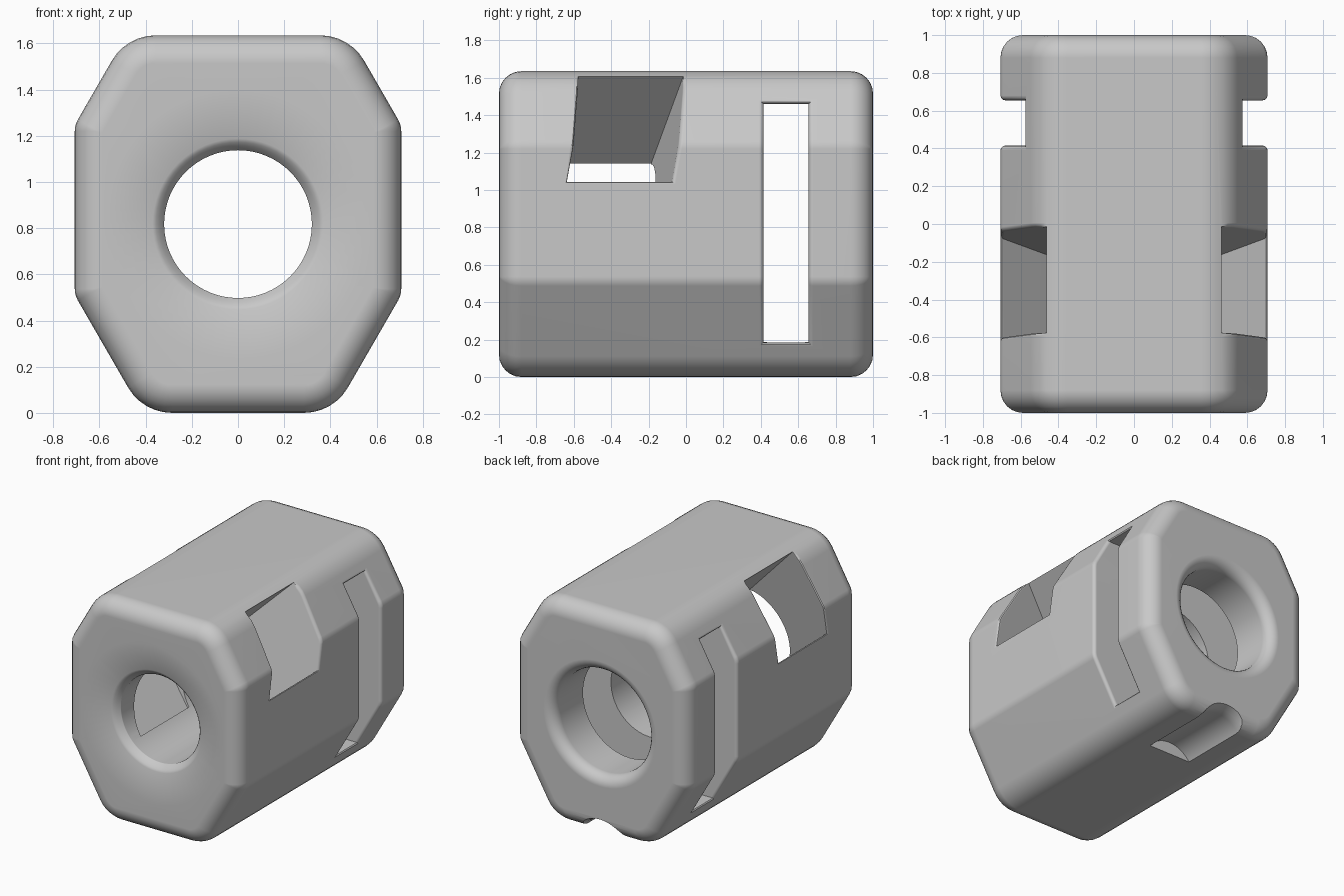
import bpy, bmesh, math
from mathutils.bvhtree import BVHTree

cube = bpy.data.objects.get("Cube")
if cube:
    bpy.data.objects.remove(cube, do_unlink=True)

MID = 0.8175          # height of the bore axis
R2 = math.sqrt(0.5)

steel = bpy.data.materials.new("plain grey")
steel.use_nodes = True
grey = (0.58, 0.58, 0.58, 1)
steel.diffuse_color = grey
steel.node_tree.nodes["Principled BSDF"].inputs["Base Color"].default_value = grey


def loft(name, rings):
    """Skin closed rings of points and cap both ends."""
    bm = bmesh.new()
    loops = [[bm.verts.new(p) for p in ring] for ring in rings]
    n = len(loops[0])
    for a, b in zip(loops, loops[1:]):
        for i in range(n):
            j = (i + 1) % n
            bm.faces.new((a[i], a[j], b[j], b[i]))
    bm.faces.new(loops[0])
    bm.faces.new(loops[-1])
    bmesh.ops.recalc_face_normals(bm, faces=bm.faces[:])
    mesh = bpy.data.meshes.new(name)
    bm.to_mesh(mesh)
    bm.free()
    mesh.materials.append(steel)
    obj = bpy.data.objects.new(name, mesh)
    bpy.context.collection.objects.link(obj)
    return obj


# Outer sides: direction in degrees and distance from the bore axis
SIDES = [(0, 0.707), (30, 0.827), (90, MID), (150, 0.827),
         (180, 0.707), (210, 0.766), (270, MID), (330, 0.766)]


def octagon_ring(y, inset):
    """Tall octagon with rounded corners, shrunk by the inset."""
    pts = []
    for k, (deg1, far1) in enumerate(SIDES):
        deg2, far2 = SIDES[(k + 1) % len(SIDES)]
        turn = (deg2 - deg1) % 360
        wide = turn > 45
        r = max((0.22 if wide else 0.10) - inset, 0.015)
        t1, t2 = math.radians(deg1), math.radians(deg2)
        d1, d2 = far1 - inset - r, far2 - inset - r
        det = math.sin(t2 - t1)
        cx = (d1 * math.sin(t2) - d2 * math.sin(t1)) / det
        cz = (d2 * math.cos(t1) - d1 * math.cos(t2)) / det
        steps = 6 if wide else 3
        for s in range(steps + 1):
            t = math.radians(deg1 + turn * s / steps)
            pts.append((cx + r * math.cos(t), y, MID + cz + r * math.sin(t)))
    return pts


def circle_ring(y, r, z=MID, n=64):
    return [(r * math.cos(i * math.tau / n), y, z + r * math.sin(i * math.tau / n))
            for i in range(n)]


def cut(target, cutter):
    mod = target.modifiers.new("cut", 'BOOLEAN')
    mod.operation = 'DIFFERENCE'
    mod.solver = 'EXACT'
    mod.object = cutter
    bpy.ops.object.select_all(action='DESELECT')
    bpy.context.view_layer.objects.active = target
    target.select_set(True)
    bpy.ops.object.modifier_apply(modifier=mod.name)
    bpy.data.objects.remove(cutter, do_unlink=True)


def round_openings(obj, y_low, y_high, width):
    """Soften the outer rims of the side openings between two y positions."""
    for clamp in (False, True):       # full width if it stays clean, else limited
        bm = bmesh.new()
        bm.from_mesh(obj.data)
        bmesh.ops.dissolve_limit(bm, angle_limit=0.01, verts=bm.verts[:], edges=bm.edges[:])
        before = BVHTree.FromBMesh(bm)
        rims = []
        for e in bm.edges:
            if len(e.link_faces) != 2 or e.calc_face_angle(0) < 0.6:
                continue
            p, q = (v.co for v in e.verts)
            outside = all(math.hypot(c.x, c.z - MID) > 0.69 and abs(c.x) > 0.3
                          and y_low < c.y < y_high for c in (p, q))
            if outside and abs(p.x - q.x) < 0.9 * (p - q).length:
                rims.append(e)
        bmesh.ops.bevel(bm, geom=rims, offset=width, offset_type='OFFSET',
                        segments=3, profile=0.5, affect='EDGES', clamp_overlap=clamp)
        stray = max(before.find_nearest(v.co)[3] for v in bm.verts)
        if clamp or stray < width:
            bm.to_mesh(obj.data)
            bm.free()
            return
        bm.free()


# Body: octagonal bar with rounded ends
EDGE, STEPS = 0.12, 6
end = []
for i in range(STEPS + 1):
    t = math.pi / 2 * i / STEPS
    end.append((1 - EDGE + EDGE * math.cos(t), EDGE * (1 - math.sin(t))))
sections = [(-y, inset) for y, inset in end] + [(y, inset) for y, inset in reversed(end)]
body = loft("brake_body", [octagon_ring(y, inset) for y, inset in sections])

# Bore: shallow dished front mouth, wider rear end with a rounded rim
bore = [(-1.03, 0.706), (-0.95, 0.37)]
for i in range(1, 6):
    t = math.radians(18 * i)
    bore.append((-0.95 + 0.05 * math.sin(t) ** 1.5, 0.32 + 0.05 * (1 - math.sin(t))))
bore += [(0.53, 0.32), (0.54, 0.38)]
for i in range(7):
    t = math.radians(15 * i)
    bore.append((0.92 + 0.08 * math.sin(t), 0.38 + 0.08 * (1 - math.cos(t))))
bore.append((1.05, 0.46))
cut(body, loft("bore_cutter", [circle_ring(y, r) for y, r in bore]))

# Rear cross slot, straight through from side to side
y0, y1, z0, z1 = 0.415, 0.655, 0.185, 1.46
cut(body, loft("slot_cutter", [[(x, y0, z0), (x, y1, z0), (x, y1, z1), (x, y0, z1)]
                               for x in (-1, 1)]))

# Raked side ports, slanting down and forward into the bore
for side in (1, -1):
    rings = []
    for s in (0.58, 2.2):
        shift = 0.26 * (s - 1.234)
        rings.append([(side * (s + d) * R2, y + shift, (s - d) * R2)
                      for y, d in ((-0.635, -0.808), (-0.075, -0.808),
                                   (-0.075, -0.244), (-0.635, -0.244))])
    cut(body, loft("port_cutter", rings))

# Shallow locating groove under the rear end, flared at its mouth
groove = [(0.38, 0.215), (0.90, 0.215), (0.95, 0.222), (1.0, 0.24), (1.05, 0.24)]
cut(body, loft("groove_cutter", [circle_ring(y, r, -0.125) for y, r in groove]))

# Softened rims of the slot and the ports
round_openings(body, 0.38, 0.7, 0.025)
round_openings(body, -0.75, 0.1, 0.02)

# Smooth shading with crisp cut edges
bpy.ops.object.select_all(action='DESELECT')
body.select_set(True)
bpy.context.view_layer.objects.active = body
bpy.ops.object.shade_smooth_by_angle(angle=math.radians(35))
even = body.modifiers.new("even_normals", 'WEIGHTED_NORMAL')
even.keep_sharp = True
